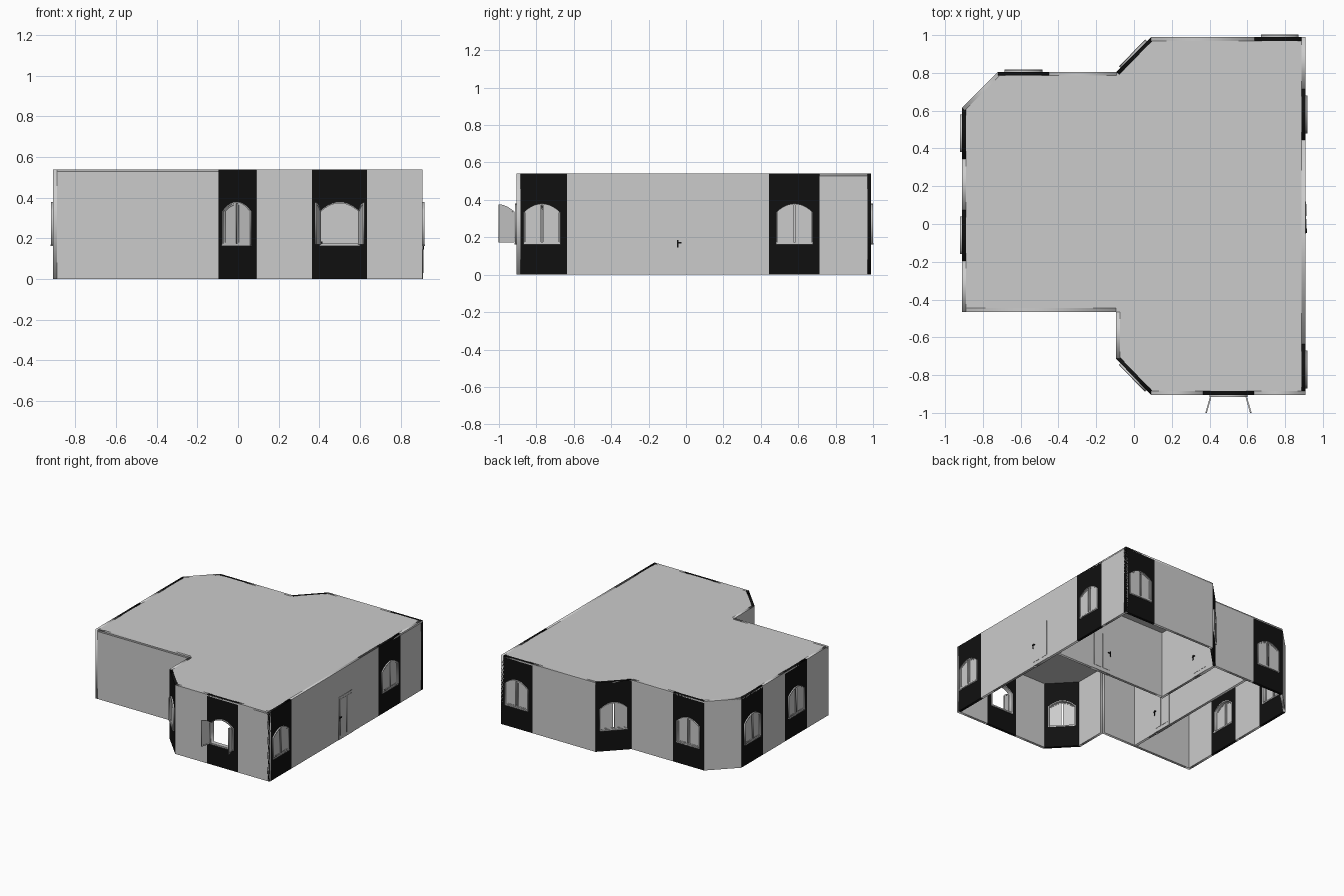
import bpy, math
from mathutils import Matrix, Vector

if "Cube" in bpy.data.objects:
    bpy.data.objects.remove(bpy.data.objects["Cube"])

H, T, HALF = 0.54, 0.02, 0.135      # wall height, wall thickness, half width of dark panels

def mat(name, c):
    m = bpy.data.materials.new(name)
    m.diffuse_color = (*c, 1)
    m.use_nodes = True
    m.node_tree.nodes["Principled BSDF"].inputs["Base Color"].default_value = m.diffuse_color
    return m

BLACK = mat("dark_panel", (0.005, 0.005, 0.005))
WHITE = mat("door_white", (0.85, 0.85, 0.85))

def plate(name, loops, z0, z1, frame, material=None):
    """Flat plate from 2D loops (later loops are holes), between z0 and z1 of a local frame."""
    cu = bpy.data.curves.new(name, 'CURVE')
    cu.dimensions, cu.fill_mode = '2D', 'BOTH'
    cu.extrude = (z1 - z0) / 2
    for loop in loops:
        sp = cu.splines.new('POLY')
        sp.points.add(len(loop) - 1)
        for p, (x, y) in zip(sp.points, loop):
            p.co = (x, y, 0, 1)
        sp.use_cyclic_u = True
    tmp = bpy.data.objects.new(name + "_tmp", cu)
    bpy.context.collection.objects.link(tmp)
    dg = bpy.context.evaluated_depsgraph_get()
    me = bpy.data.meshes.new_from_object(tmp.evaluated_get(dg))
    bpy.data.objects.remove(tmp)
    me.materials.clear()
    if material:
        me.materials.append(material)
    ob = bpy.data.objects.new(name, me)
    ob.matrix_world = frame @ Matrix.Translation((0, 0, (z0 + z1) / 2))
    bpy.context.collection.objects.link(ob)
    return ob

def rect(x0, x1, y0, y1):
    return [(x0, y0), (x1, y0), (x1, y1), (x0, y1)]

def arch(x0, x1, inset=0.0, n=10):
    """Window outline between x0 and x1 (window centre at 0) with a curved head."""
    a, b = x0 + inset, x1 - inset
    top = lambda x: 0.332 + 0.048 * (1 - (x / 0.1) ** 2) - inset
    pts = [(a, 0.167 + inset), (b, 0.167 + inset)]
    for i in range(n + 1):
        x = b + (a - b) * i / n
        pts.append((x, top(x)))
    return pts

def wall_frame(a, b):
    """Local frame: x along the wall, y up, z outward."""
    d = (Vector(b) - Vector(a)).normalized()
    return Matrix(((d.x, 0, d.y, a[0]), (d.y, 0, -d.x, a[1]), (0, 1, 0, 0), (0, 0, 0, 1)))

def window(frame, is_open):
    plate("window_frame", [arch(-.1, .1), arch(-.1, .1, .007)], -T - .004, .010, frame)
    plate("window_sill", [rect(-.1, .1, .162, .170)], -T - .006, .012, frame)
    for s in (-1, 1):
        f = frame
        if is_open:
            pivot = Matrix.Translation((s * .097, 0, .006))
            f = frame @ pivot @ Matrix.Rotation(s * math.radians(106), 4, 'Y') @ pivot.inverted()
        x0, x1 = sorted((s * .095, s * .001))
        plate("window_sash", [arch(x0, x1, .004), arch(x0, x1, .014)], -.002, .006, f)
        plate("window_pane", [arch(x0, x1, .013)], .000, .003, f)

def door(frame, cx, depth):
    """Door leaf with two raised panels and a handle on both faces."""
    plate("door_leaf", [rect(cx - .085, cx + .085, 0, .333)], -depth - .003, .003, frame, WHITE)
    for dx in (-.04, .04):
        plate("door_panel", [rect(cx + dx - .032, cx + dx + .032, .03, .315)],
              -depth - .005, .005, frame, WHITE)
    for z0, z1 in ((.003, .010), (-depth - .010, -depth - .003)):
        plate("door_handle", [rect(cx - .083, cx - .058, .168, .176)], z0, z1, frame, BLACK)
        plate("door_lock", [rect(cx - .082, cx - .074, .145, .185)], z0, z1 - .003, frame, BLACK)

# Outline of the house, counter-clockwise, with window centres along each wall
outline = [(.09, -.905), (.907, -.905), (.907, .99), (.09, .99), (-.093, .805), (-.72, .805),
           (-.91, .615), (-.91, -.465), (-.095, -.465), (-.095, -.713)]
windows = {0: [.41], 1: [.135, 1.485], 2: [.135], 3: [.13], 4: [.492],
           6: [.135, .675], 9: [.133]}

# Outer walls with dark window panels
for i, a in enumerate(outline):
    b = outline[(i + 1) % len(outline)]
    f, L, x = wall_frame(a, b), (Vector(b) - Vector(a)).length, 0
    for c in windows.get(i, []):
        p0, p1 = max(c - HALF, 0), min(c + HALF, L)
        if p0 - x > .01:
            plate("outer_wall", [rect(x, p0, 0, H)], -T, 0, f)
        wf = f @ Matrix.Translation((c, 0, 0))
        plate("window_panel", [rect(p0 - c, p1 - c, 0, H), arch(-.1, .1)], -T, 0, wf, BLACK)
        window(wf, i == 0)
        x = p1
    if L - x > .01:
        plate("outer_wall", [rect(x, L, 0, H)], -T, 0, f)

# Entrance door on the right side
door(wall_frame(outline[1], outline[2]), .94, T)

# Flat roof
plate("roof", [outline], H - .012, H, Matrix())

# Inner walls, each with a door
for a, b, d in (((-.08, .2), (.89, .2), .57),
                ((-.08, .2), (-.08, .80), .45),
                ((-.38, -.45), (-.38, .79), .31)):
    f = wall_frame(a, b)
    plate("inner_wall", [rect(0, (Vector(b) - Vector(a)).length, 0, H - .01)], -T, 0, f)
    door(f, d, T)
